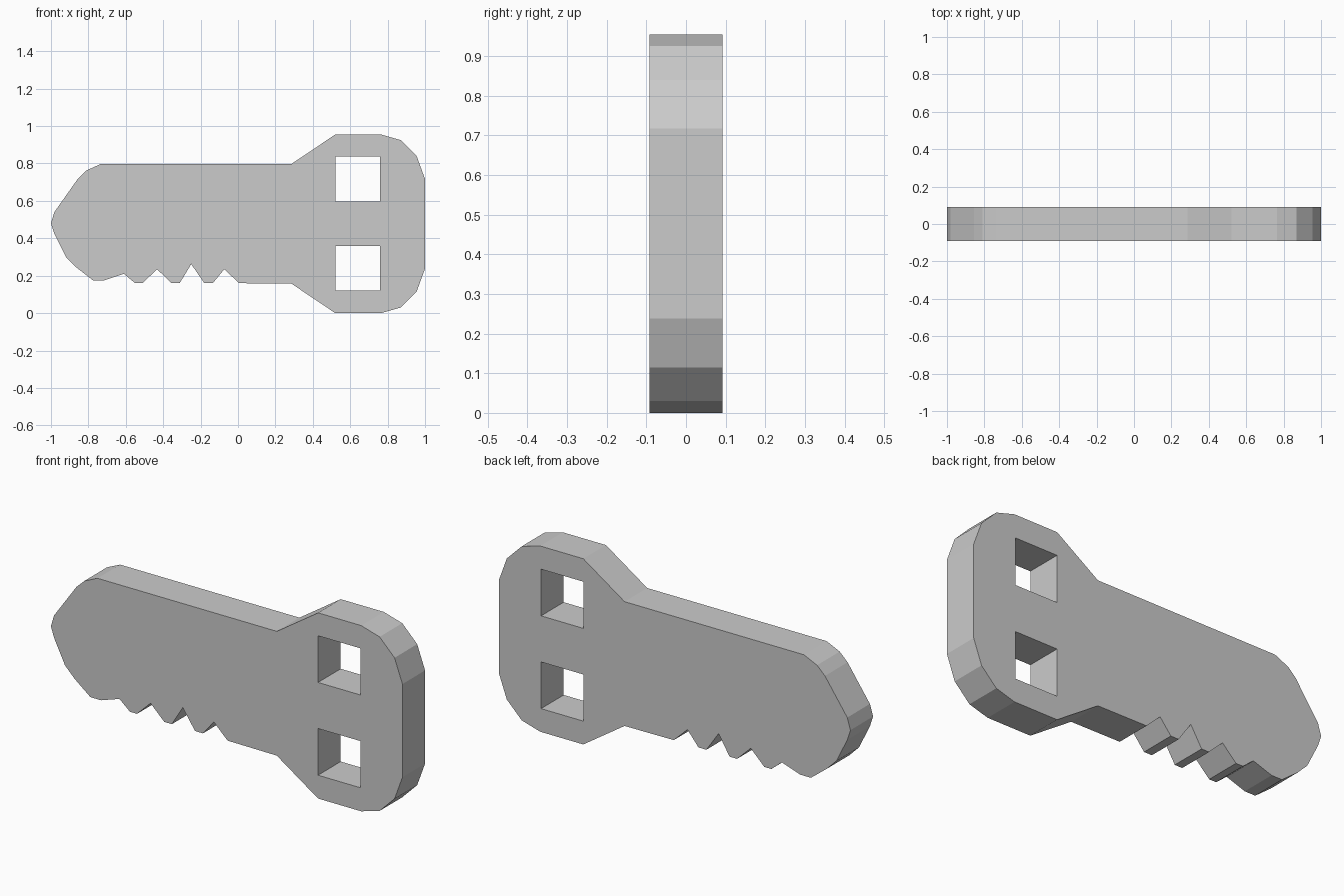
import bpy, bmesh
from math import radians

if "Cube" in bpy.data.objects:
    bpy.data.objects.remove(bpy.data.objects["Cube"])

HEIGHT = 0.955
HALF_THICK = 0.092

# Upper half of the handle, from the shaft shoulder round to the right edge
handle_top = [(0.285, 0.797), (0.52, 0.955), (0.765, 0.955),
              (0.87, 0.925), (0.955, 0.84), (1.0, 0.717)]
handle_bottom = [(x, HEIGHT - z) for x, z in reversed(handle_top)]

# Cut teeth: (notch centre x, half width, peak z) along the lower edge
teeth = []
for right, peak, top, left in [(0.005, -0.073, 0.235, -0.135),
                               (-0.18, -0.25, 0.262, -0.312),
                               (-0.355, -0.433, 0.235, -0.51)]:
    teeth += [(right, 0.16), (peak, top), (left, 0.16)]
teeth += [(-0.55, 0.16), (-0.61, 0.21), (-0.715, 0.175), (-0.775, 0.175)]

# Rounded tip, from below up to the straight top edge
tip = [(-0.865, 0.245), (-0.92, 0.30), (-0.982, 0.425), (-1.0, 0.48),
       (-0.982, 0.54), (-0.855, 0.72), (-0.81, 0.763), (-0.735, 0.797)]


def square(x, z, size):
    return [(x, z), (x, z + size), (x + size, z + size), (x + size, z)]


# Flat profile with two square holes, extruded to the key's thickness
curve = bpy.data.curves.new("key", 'CURVE')
curve.dimensions = '2D'
curve.fill_mode = 'BOTH'
curve.extrude = HALF_THICK
outline = handle_top + handle_bottom + teeth + tip
for loop in (outline, square(0.52, 0.12, 0.24), square(0.52, 0.597, 0.24)):
    spline = curve.splines.new('POLY')
    spline.points.add(len(loop) - 1)
    for point, (x, z) in zip(spline.points, loop):
        point.co = (x, z, 0, 1)
    spline.use_cyclic_u = True

key = bpy.data.objects.new("key", curve)
bpy.context.collection.objects.link(key)
key.rotation_euler.x = radians(90)
bpy.context.view_layer.objects.active = key
key.select_set(True)
bpy.ops.object.convert(target='MESH')
bpy.ops.object.transform_apply(location=False, rotation=True, scale=False)

# Weld caps to walls, tidy the flat faces
mesh = bpy.context.object.data
bm = bmesh.new()
bm.from_mesh(mesh)
bmesh.ops.remove_doubles(bm, verts=bm.verts, dist=0.0005)
bmesh.ops.recalc_face_normals(bm, faces=bm.faces)
for face in bm.faces:
    face.smooth = False
bm.to_mesh(mesh)
bm.free()
